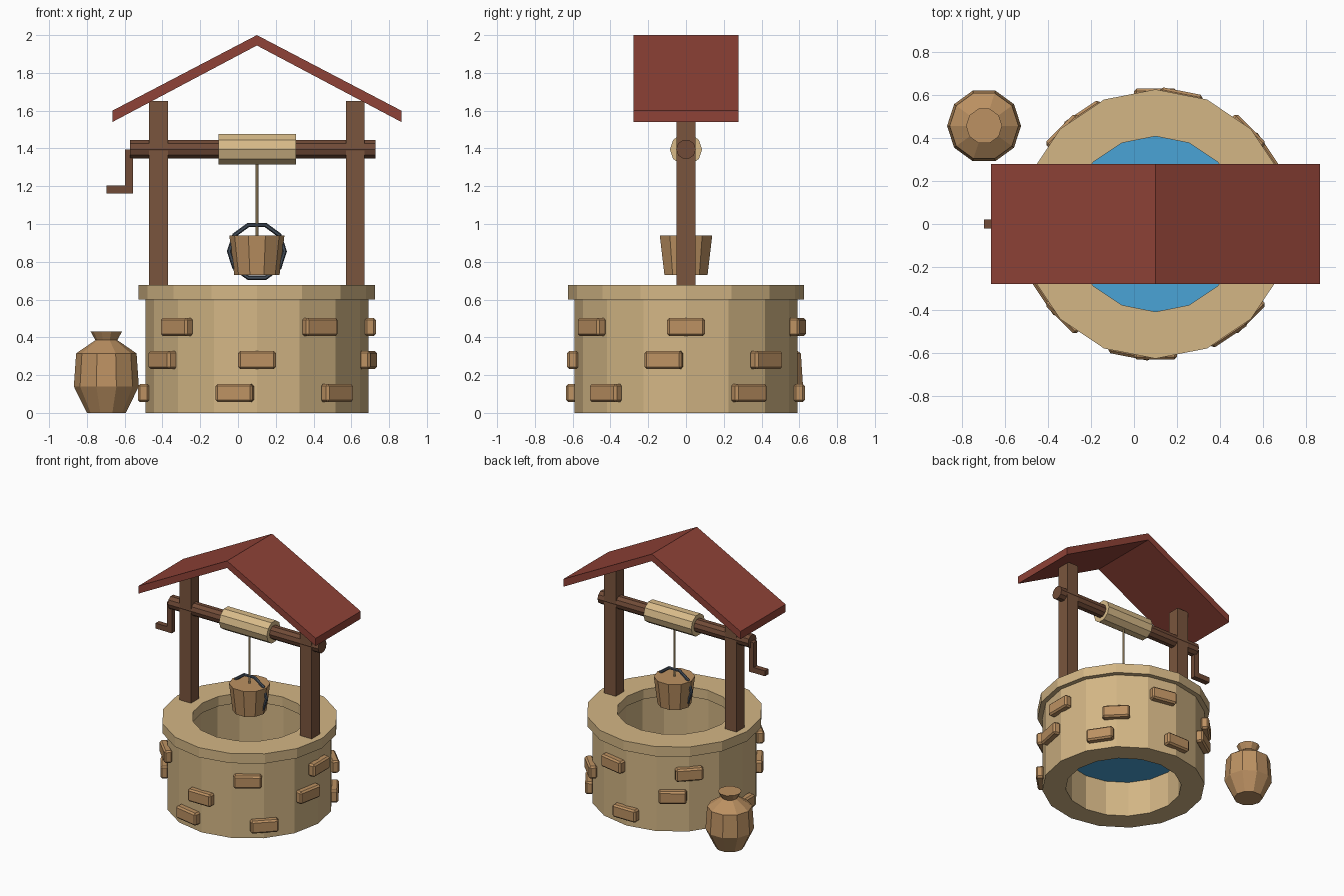
import bpy, bmesh
from math import cos, sin, pi, radians
from mathutils import Matrix, Vector

cube = bpy.data.objects.get("Cube")
if cube:
    bpy.data.objects.remove(cube, do_unlink=True)

CX = 0.1          # well axis
AXLE_Z = 1.395


def material(name, rgb):
    lin = [(c / 255 / 12.92) if c < 11 else ((c / 255 + 0.055) / 1.055) ** 2.4 for c in rgb]
    m = bpy.data.materials.new(name)
    m.use_nodes = True
    m.diffuse_color = (*lin, 1)
    m.node_tree.nodes["Principled BSDF"].inputs["Base Color"].default_value = (*lin, 1)
    return m


STONE = material("sandstone", (211, 182, 133))
CLAY = material("clay brown", (188, 145, 98))
WOOD = material("post wood", (122, 85, 61))
DARK_WOOD = material("axle wood", (113, 75, 55))
TILE = material("roof red", (143, 66, 55))
WATER = material("water blue", (74, 163, 214))
TAN = material("rope tan", (216, 187, 137))
IRON = material("iron grey", (68, 78, 90))


def finish(name, bm, mat, matrix=None):
    if matrix:
        bmesh.ops.transform(bm, matrix=matrix, verts=bm.verts)
    bmesh.ops.recalc_face_normals(bm, faces=bm.faces)
    mesh = bpy.data.meshes.new(name)
    bm.to_mesh(mesh)
    bm.free()
    mesh.materials.append(mat)
    obj = bpy.data.objects.new(name, mesh)
    bpy.context.collection.objects.link(obj)
    return obj


def lathe(name, profile, sides, mat, matrix, ring=False):
    """Spin (radius, z) points about z; a ring closes its profile, otherwise ends are capped."""
    bm = bmesh.new()
    loops = [[bm.verts.new((r * cos(2 * pi * i / sides), r * sin(2 * pi * i / sides), z))
              for i in range(sides)] for r, z in profile]
    pairs = list(zip(loops, loops[1:]))
    if ring:
        pairs.append((loops[-1], loops[0]))
    for a, b in pairs:
        for i in range(sides):
            j = (i + 1) % sides
            bm.faces.new((a[i], a[j], b[j], b[i]))
    if not ring:
        bm.faces.new(loops[0])
        bm.faces.new(loops[-1])
    return finish(name, bm, mat, matrix)


def box(name, size, mat, matrix, bevel=0):
    bm = bmesh.new()
    bmesh.ops.create_cube(bm, size=1, matrix=Matrix.Diagonal((*size, 1)))
    if bevel:
        bmesh.ops.bevel(bm, geom=bm.edges[:], offset=bevel, segments=1, affect='EDGES')
    return finish(name, bm, mat, matrix)


def at(x, y, z):
    return Matrix.Translation((x, y, z))


centre = at(CX, 0, 0)

# Stone wall, rim and water
lathe("well_wall", [(0.59, 0), (0.59, 0.6), (0.42, 0.6), (0.42, 0)], 16, STONE, centre, ring=True)
lathe("well_rim", [(0.626, 0.6), (0.626, 0.676), (0.408, 0.676), (0.408, 0.6)], 16, STONE,
      centre, ring=True)
bm = bmesh.new()
bmesh.ops.create_circle(bm, cap_ends=True, radius=0.42, segments=16)
finish("water", bm, WATER, at(CX, 0, 0.28))

# Protruding bricks: three rows, angles in steps of a thirty-second turn
ROWS = {0.105: (-16, -9, -4, 3, 8), 0.28: (-13, -8, -1, 4, 11), 0.455: (-12, -5, 0, 7, 12)}
for row, (z, steps) in enumerate(ROWS.items()):
    for n, step in enumerate(steps):
        turn = Matrix.Rotation(radians(step * 11.25), 4, 'Z')
        box(f"brick_{row}_{n}", (0.06, 0.2, 0.097), CLAY,
            centre @ turn @ at(0.6, 0, z), bevel=0.012)

# Posts on the rim
for side, name in ((1, "left_post"), (-1, "right_post")):
    box(name, (0.1, 0.1, 1.0), WOOD, at(CX + side * 0.521, 0, 1.152))

# Gabled roof extruded from a chevron profile
bm = bmesh.new()
chevron = [(-0.765, 1.54), (0, 1.945), (0.765, 1.54), (0.765, 1.6), (0, 2.0), (-0.765, 1.6)]
verts = [bm.verts.new((x, -0.278, z)) for x, z in chevron]
left, right = (bm.faces.new([verts[i] for i in ids]) for ids in ((0, 1, 4, 5), (1, 2, 3, 4)))
out = bmesh.ops.extrude_face_region(bm, geom=[left, right], use_keep_orig=True)
bmesh.ops.translate(bm, vec=Vector((0, 0.556, 0)),
                    verts=[v for v in out["geom"] if isinstance(v, bmesh.types.BMVert)])
finish("roof", bm, TILE, centre)

# Axle, rope drum and crank
along_x = Matrix.Rotation(pi / 2, 4, 'Y') @ Matrix.Rotation(pi / 2, 4, 'Z')
lathe("axle", [(0.052, -0.65), (0.052, 0.65)], 10, DARK_WOOD, at(0.078, 0, AXLE_Z) @ along_x)
lathe("rope_drum", [(0.085, -0.206), (0.085, 0.206)], 10, TAN, at(0.102, 0, AXLE_Z) @ along_x)
box("crank_arm", (0.042, 0.042, 0.235), DARK_WOOD, at(-0.578, 0, 1.278))
box("crank_handle", (0.14, 0.042, 0.042), DARK_WOOD, at(-0.627, 0, 1.182))

# Rope, bucket and iron hoop
lathe("rope", [(0.008, 0.93), (0.008, 1.33)], 8, TAN, centre)
lathe("bucket", [(0.12, 0.73), (0.146, 0.94)], 10, CLAY, centre)
hoop_profile = [(0.147 + 0.012 * cos(k * pi / 3), 0.012 * sin(k * pi / 3)) for k in range(6)]
lathe("bucket_hoop", hoop_profile, 10, IRON,
      at(CX, 0, 0.855) @ Matrix.Rotation(pi / 2, 4, 'X'), ring=True)

# Clay jar beside the well
lathe("jar", [(0.103, 0), (0.172, 0.14), (0.16, 0.315), (0.058, 0.385), (0.084, 0.432)],
      10, CLAY, at(-0.697, 0.456, 0))
